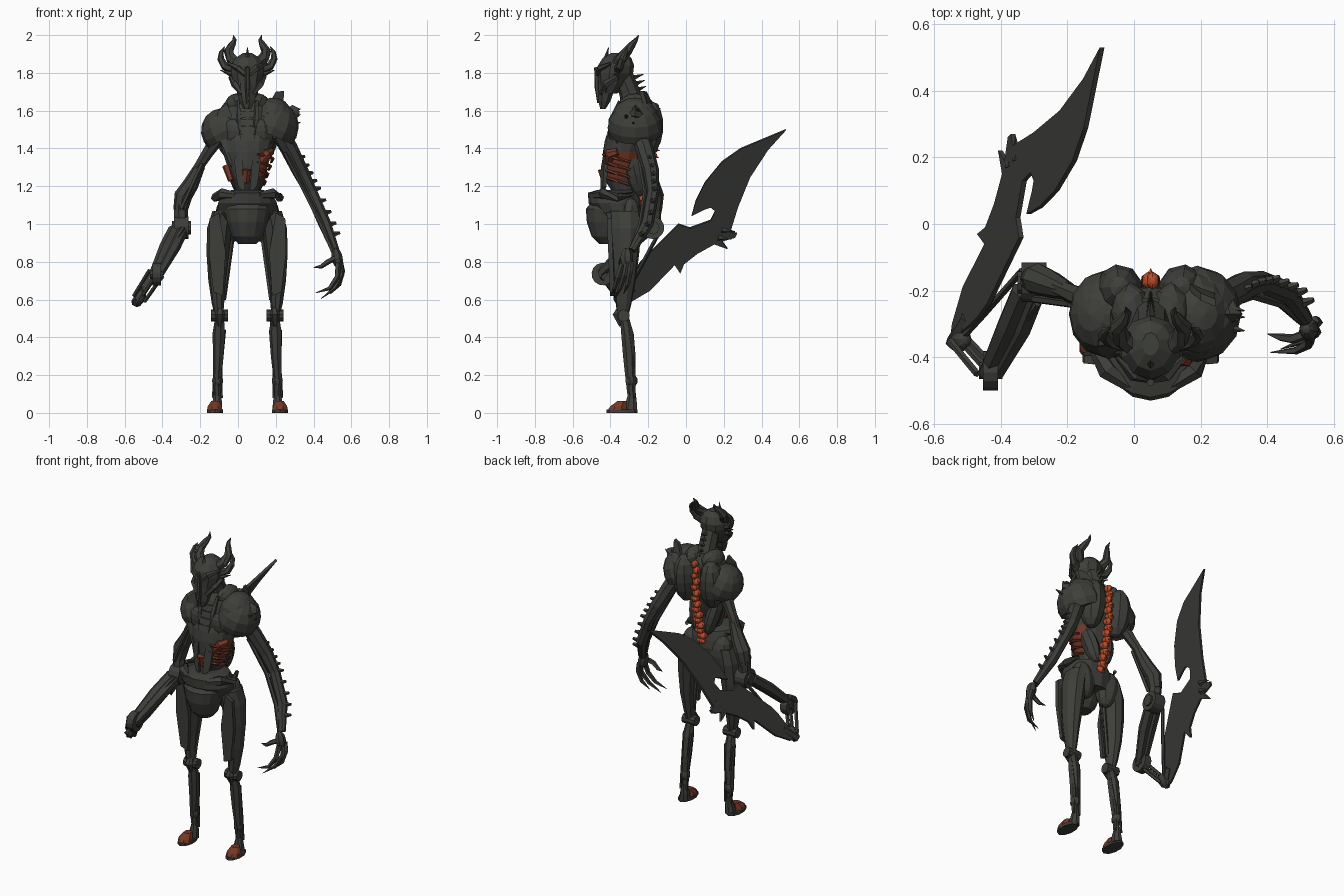
import bpy, bmesh, math
from mathutils import Vector, Matrix

def mat(name, c):
    m = bpy.data.materials.new(name)
    m.diffuse_color = (*c, 1)
    return m
DARK = mat("dark metal", (0.048, 0.050, 0.043))
RUST = mat("dull red", (0.18, 0.040, 0.020))
EMBER = mat("bright red", (0.50, 0.075, 0.025))
CX = 0.05  # body centre line

def finish(name, bm, m=DARK):
    bmesh.ops.recalc_face_normals(bm, faces=bm.faces)
    me = bpy.data.meshes.new(name)
    bm.to_mesh(me); bm.free()
    me.materials.append(m)
    ob = bpy.data.objects.new(name, me)
    bpy.context.collection.objects.link(ob)
    return ob

def skin(name, rings, m):
    bm = bmesh.new()
    vs = [[bm.verts.new(p) for p in r] for r in rings]
    n = len(vs[0])
    for a, b in zip(vs, vs[1:]):
        for i in range(n):
            bm.faces.new((a[i], a[(i+1) % n], b[(i+1) % n], b[i]))
    bm.faces.new(vs[0]); bm.faces.new(vs[-1])
    return finish(name, bm, m)

def loft(name, rings, n=10, m=DARK):
    """rings of (x, y, z, rx, ry), all horizontal"""
    return skin(name, [[(x+rx*math.cos(2*math.pi*(i+.5)/n), y+ry*math.sin(2*math.pi*(i+.5)/n), z)
                        for i in range(n)] for x, y, z, rx, ry in rings], m)

def tube(name, pts, radii, n=6, m=DARK):
    """round limb through points; a single radius may be given"""
    P = [Vector(p) for p in pts]
    R = radii if isinstance(radii, (list, tuple)) else [radii]*len(P)
    rings = []
    for i, p in enumerate(P):
        d = (P[min(i+1, len(P)-1)]-P[max(i-1, 0)]).normalized()
        u = d.cross(Vector((0.05, 1, 0.1))).normalized()
        v = d.cross(u)
        rings.append([p+(u*math.cos(2*math.pi*k/n)+v*math.sin(2*math.pi*k/n))*max(R[i], .0015) for k in range(n)])
    return skin(name, rings, m)

def plate(name, prof, place, thick, m=DARK):
    """2D outline placed by a function and thickened by a vector"""
    t = Vector(thick)/2
    a = [Vector(place(*p)) for p in prof]
    return skin(name, [[p-t for p in a], [p+t for p in a]], m)

def shell(name, c, r, rot=(0, 0, 0), cut=None, m=DARK, seg=12):
    """ellipsoid, optionally cut flat below local height cut"""
    bm = bmesh.new()
    bmesh.ops.create_uvsphere(bm, u_segments=seg, v_segments=8, radius=1)
    if cut is not None:
        g = bm.verts[:]+bm.edges[:]+bm.faces[:]
        res = bmesh.ops.bisect_plane(bm, geom=g, plane_co=(0, 0, cut), plane_no=(0, 0, 1), clear_inner=True)
        bmesh.ops.edgeloop_fill(bm, edges=[e for e in res["geom_cut"] if isinstance(e, bmesh.types.BMEdge)])
    R = Matrix.Translation(c)
    for ax, a in zip("XYZ", rot):
        R = R @ Matrix.Rotation(math.radians(a), 4, ax)
    bm.transform(R @ Matrix.Diagonal((*r, 1)))
    return finish(name, bm, m)

def disc(name, c, r, w, n=14):
    return tube(name, [(c[0]-w/2, c[1], c[2]), (c[0]+w/2, c[1], c[2])], r, n)

# Torso, with red inner body showing at the right flank
torso = loft("torso", [(CX, -.33, 1.08, .09, .08), (CX, -.325, 1.17, .06, .065), (CX, -.345, 1.24, .08, .09),
    (CX, -.335, 1.31, .11, .105), (CX, -.325, 1.38, .135, .115), (CX, -.31, 1.44, .145, .12),
    (CX, -.29, 1.53, .15, .105), (CX, -.28, 1.62, .12, .09), (CX, -.28, 1.67, .06, .06)], 14)
torso.data.materials.append(RUST)
for f in torso.data.polygons:
    if 1.24 < f.center.z < 1.38 and f.normal.x > .3 and f.center.y < -.27:
        f.material_index = 1
tube("belly_organ", [(.04, -.425, 1.22), (.045, -.44, 1.29)], [.02, .028], 7, RUST)
tube("left_flank_muscle", [(-.035, -.37, 1.23), (-.062, -.35, 1.31)], [.018, .022], 6, RUST)
for i in range(4):
    z, w = 1.22+.04*i, .085+.014*i
    tube("rib_right", [(CX+w*math.sin(a)+.01, -.34-(.095+.004*i)*math.cos(a), z+.03*math.cos(a))
                       for a in [math.radians(k) for k in (20, 50, 80, 115)]], [.006, .01, .01, .007], 5, RUST)
tube("chest_organ", [(.12, -.405, 1.33), (.15, -.40, 1.37), (.175, -.36, 1.385)], [.022, .032, .02], 7, RUST)
tube("armpit_muscle", [(.19, -.36, 1.47), (.20, -.27, 1.47), (.18, -.19, 1.44)], .018, 6, RUST)

# Chest plates, shoulder blades and collar
for s in (-1, 1):
    shell("breast_plate", (CX+s*.075, -.36, 1.47), (.07, .05, .09), (15, 0, s*20), seg=8)
    shell("shoulder_blade", (CX+s*.093, -.205, 1.50), (.075, .085, .155), (-6, 0, s*-8), seg=9)
    shell("lower_back", (CX+s*.06, -.27, 1.27), (.042, .055, .13), (14, s*12, 0), seg=8)
    shell("neck_muscle", (CX+s*.06, -.265, 1.635), (.06, .09, .055), (0, s*25, 0), seg=8)
    tube("collar_bar", [(CX+s*.035, -.40, 1.44), (CX+s*.045, -.395, 1.55), (CX+s*.05, -.35, 1.65)], [.012, .016, .01], 5)
    plate("belly_plate", [(.01, 1.16), (.05, 1.2), (.06, 1.25), (.07, 1.34), (.03, 1.40), (.022, 1.3)],
          lambda u, z, s=s: (CX+s*u, -.448+u*.35+max(0, z-1.35)*.3, z), (0, .02, 0))
for i in range(4):
    plate("sternum_plate", [(-.035, 1.44+.04*i), (.035, 1.44+.04*i), (.042, 1.475+.04*i), (-.042, 1.475+.04*i)],
          lambda u, z: (CX+u, -.415+(z-1.44)*.3, z), (0, .03, 0))
plate("long_chest_plate", [(-.12, 1.5), (-.105, 1.6), (-.06, 1.64), (-.035, 1.58), (-.02, 1.38), (-.035, 1.3)],
      lambda x, z: (x, -.40+(z-1.3)*.15, z), (0, .02, 0))

# Glowing spine, sunk between the shoulder blades
for i in range(15):
    t = i/14
    y = -.245+.075*math.sin(min(1, t*1.35)*math.pi/2)
    w = .034-.014*t
    shell("vertebra", (CX+.006*(-1)**i, y, 1.10+.52*t), (w, .028, .023), m=EMBER, seg=6)
    tube("vertebra_spike", [(CX, y, 1.10+.52*t), (CX, y+.036, 1.09+.52*t)], [.012, 0], 4, EMBER)

# Shoulder armour
shell("right_pauldron", (.19, -.27, 1.51), (.13, .145, .14), (0, 24, 0), -.3)
shell("right_pauldron_rim", (.185, -.27, 1.56), (.105, .125, .11), (0, 15, 0), -.1)
tube("right_pauldron_ridge", [(.27, -.33, 1.56), (.29, -.27, 1.59), (.27, -.21, 1.56)], [.015, .04, .015], 6)
shell("left_pauldron", (-.075, -.27, 1.49), (.12, .135, .125), (0, -28, 0), -.3)
plate("shoulder_fin", [(.13, 1.54), (.16, 1.63), (.20, 1.70), (.245, 1.705), (.24, 1.64), (.29, 1.54)],
      lambda x, z: (x, -.15-(x-.13)*.4-(z-1.54)*.25, z), (0, .022, 0))
for z, y in ((1.60, -.25), (1.57, -.31), (1.53, -.27)):
    tube("pauldron_spike", [(.27, y, z-.015), (.332, y-.01, z+.01)], [.022, 0], 5)

# Neck and spikes behind it
tube("neck", [(CX, -.27, 1.60), (CX, -.30, 1.70), (CX, -.34, 1.80)], [.07, .055, .055], 8)
for i in range(5):
    z = 1.64+.032*i
    tube("neck_spike", [(CX, -.25-.012*i, z), (CX, -.20-.006*i, z+.025)], [.018, 0], 4)

# Skull with long snout
loft("skull", [(CX, -.41, 1.69, .05, .045), (CX, -.39, 1.745, .078, .075), (CX, -.375, 1.80, .092, .095),
    (CX, -.37, 1.84, .092, .095), (CX, -.365, 1.88, .065, .075), (CX, -.36, 1.905, .025, .035)], 10)
loft("snout", [(CX, -.44, 1.61, .022, .015), (CX, -.432, 1.65, .042, .033), (CX, -.42, 1.72, .06, .045), (CX, -.42, 1.78, .05, .045)], 7)
tube("brow_spike", [(CX, -.43, 1.85), (CX, -.41, 1.935)], [.018, 0], 4)
tube("nose_ridge", [(CX, -.462, 1.64), (CX, -.472, 1.72), (CX, -.475, 1.83)], [.008, .012, .012], 5)
for s in (-1, 1):
    tube("brow_ridge", [(CX+s*.01, -.465, 1.79), (CX+s*.05, -.455, 1.825), (CX+s*.1, -.40, 1.85)], [.012, .018, .008], 5)
    tube("cheek_bone", [(CX+s*.03, -.45, 1.69), (CX+s*.068, -.425, 1.74), (CX+s*.088, -.36, 1.78)], [.012, .02, .014], 5)
    tube("cheek_spike", [(CX+s*.08, -.37, 1.79), (CX+s*.145, -.35, 1.815)], [.015, 0], 4)
    tube("tall_horn", [(CX+s*.05, -.37, 1.85), (CX+s*.085, -.345, 1.875), (CX+s*.10, -.31, 1.915),
        (CX+s*.08, -.285, 1.95), (CX+s*.068, -.265, 1.975), (CX+s*.075, -.25, 2.0)], [.03, .03, .026, .019, .011, 0], 7)
    tube("side_horn", [(CX+s*.08, -.36, 1.82), (CX+s*.12, -.35, 1.835), (CX+s*.142, -.335, 1.875),
        (CX+s*.138, -.32, 1.91), (CX+s*.12, -.31, 1.94)], [.024, .022, .018, .012, 0], 6)

# Pelvis
loft("pelvis", [(CX, -.41, .895, .05, .05), (CX, -.415, .935, .085, .085), (CX, -.42, 1.01, .11, .105),
    (CX, -.41, 1.08, .125, .12), (CX, -.38, 1.13, .12, .11)], 14)
loft("hip_girdle", [(CX, -.34, .99, .11, .10), (CX, -.355, 1.06, .155, .125), (CX, -.375, 1.11, .16, .14),
    (CX, -.385, 1.165, .135, .135), (CX, -.37, 1.18, .085, .10)], 14)
for s in (-1, 1):
    tube("hip_wing", [(CX+s*.06, -.49, 1.15), (CX+s*.13, -.44, 1.16), (CX+s*.17, -.36, 1.14), (CX+s*.14, -.28, 1.16)],
         [.018, .03, .024, .012], 6)
    shell("buttock", (CX+s*.095, -.295, 1.02), (.078, .065, .12), (0, s*8, 0), seg=9)

# Legs
for s in (-1, 1):
    X = lambda u, s=s: CX+s*u
    loft("thigh", [(X(.15), -.335, .51, .022, .03), (X(.155), -.33, .58, .034, .042), (X(.16), -.325, .70, .047, .06),
        (X(.155), -.32, .85, .062, .074), (X(.145), -.32, .98, .068, .085), (X(.125), -.325, 1.07, .06, .085)], 9)
    plate("thigh_guard", [(.13, .62), (.18, .64), (.205, .85), (.20, 1.03), (.15, 1.06), (.115, .85)],
          lambda u, z, X=X: (X(u), -.39-(z-.62)*.04, z), (0, .025, 0))
    tube("thigh_strut", [(X(.075), -.31, .96), (X(.125), -.33, .60)], .012, 5)
    disc("knee_joint", (X(.147), -.33, .515), .032, .09, 10)
    tube("knee_cap", [(X(.145), -.345, .57), (X(.145), -.365, .52), (X(.147), -.345, .46)], [.012, .026, .01], 6)
    loft("shin", [(X(.158), -.29, .09, .018, .02), (X(.16), -.295, .18, .022, .026), (X(.153), -.30, .30, .029, .034),
        (X(.15), -.31, .42, .035, .034), (X(.147), -.325, .50, .025, .025)], 7)
    for u in (-.028, .028):
        tube("ankle_rod", [(X(.148+u), -.30, .44), (X(.156+u*.6), -.275, .24), (X(.16+u*.8), -.275, .08)], .007, 5)
    shell("ankle", (X(.158), -.29, .17), (.03, .034, .035), seg=7)
    # foot: dark sole and heel, red toe cap
    loft("sole", [(X(.172), -.34, 0, .044, .082), (X(.172), -.34, .018, .044, .082)], 10)
    loft("heel", [(X(.165), -.295, .01, .034, .04), (X(.16), -.29, .055, .028, .032), (X(.16), -.285, .11, .016, .02)], 8)
    loft("toe_cap", [(X(.173), -.362, .016, .044, .055), (X(.173), -.358, .035, .040, .046), (X(.17), -.34, .062, .024, .026)], 8, RUST)

# Right arm with spines and a clawed hand
arm = [(.22, -.25, 1.49), (.27, -.22, 1.40), (.33, -.185, 1.28), (.385, -.175, 1.17), (.46, -.205, 1.0), (.515, -.285, .86)]
tube("right_arm", arm, [.05, .047, .043, .034, .034, .022], 8)
tube("right_arm_tendon", [(.25, -.25, 1.38), (.355, -.215, 1.17), (.44, -.24, 1.0), (.505, -.295, .85)], .013, 5)
for i in range(9):
    t = 1.5+i*.37
    k = min(int(t), 4)
    p = Vector(arm[k]).lerp(Vector(arm[k+1]), t-k)
    tube("arm_spine", [p+Vector((.02, .005, .01)), p+Vector((.054, .015, .018))], [.016, .008], 5)
shell("right_palm", (.525, -.315, .82), (.03, .035, .055), (0, -10, 0), seg=7)
for pts in ([(.54, -.31, .80), (.548, -.325, .73), (.51, -.35, .66), (.44, -.375, .605)],
            [(.53, -.335, .79), (.525, -.36, .72), (.485, -.38, .66), (.41, -.385, .635)],
            [(.54, -.29, .80), (.552, -.295, .75), (.535, -.31, .68), (.49, -.33, .63)],
            [(.515, -.33, .82), (.475, -.345, .80), (.44, -.34, .775), (.40, -.33, .77)]):
    tube("claw_finger", pts, [.016, .015, .012, 0], 5)

# Left mechanical arm
tube("left_upper_arm", [(-.10, -.24, 1.47), (-.16, -.22, 1.38), (-.23, -.19, 1.27)], [.042, .032, .025], 7)
tube("left_arm_sleeve", [(-.20, -.20, 1.31), (-.25, -.18, 1.21), (-.29, -.165, 1.15), (-.305, -.165, 1.07)], [.028, .042, .048, .038], 8)
tube("left_arm_piston", [(-.19, -.24, 1.32), (-.30, -.225, 1.08)], .012, 5)
disc("left_elbow", (-.30, -.175, .98), .06, .075)
disc("left_elbow_cap", (-.30, -.175, .98), .035, .10, 10)
tube("elbow_link", [(-.305, -.165, 1.1), (-.30, -.175, .98)], .038, 7)
for dx in (-.022, .022):
    tube("left_forearm", [(-.315+dx, -.20, .97), (-.36+dx, -.31, .88), (-.43+dx*.7, -.45, .74)], [.033, .034, .024], 6)
tube("forearm_rod", [(-.335, -.14, .96), (-.45, -.27, .72), (-.515, -.34, .63)], .011, 5)
tube("forearm_rod", [(-.29, -.24, .98), (-.40, -.40, .80)], .011, 5)
disc("drive_wheel", (-.43, -.44, .735), .06, .045)
disc("wheel_hub", (-.43, -.44, .735), .025, .07, 8)
for dx, dz in ((-.04, .02), (.03, -.01), (0, 0)):
    tube("wrist_rod", [(-.43+dx, -.45, .735+dz), (-.52+dx*.8, -.35, .60+dz)], .011, 5)
shell("blade_mount", (-.52, -.345, .61), (.03, .04, .045), (0, 25, 0), seg=8)

# Great curved blade, lying in a tilted plane
blade = [(-.36, .57), (-.28, .74), (-.24, .80), (-.10, .94), (-.04, 1.0), (.02, .98), (.13, 1.02), (.155, 1.07),
    (.13, 1.09), (.10, 1.08), (.03, 1.045), (.05, 1.12), (.10, 1.22), (.19, 1.33), (.29, 1.40), (.53, 1.50),
    (.435, 1.395), (.34, 1.25), (.275, 1.09), (.235, .96), (.27, .95), (.26, .93), (.19, .91), (.22, .87),
    (.15, .895), (.06, .845), (-.01, .79), (-.03, .74), (-.06, .785), (-.19, .65), (-.30, .585)]
plate("blade", blade, lambda y, z: (-.823+.485*z, y, z), (.014, 0, -.007))
for y, z in ((.17, .93), (.19, .97)):
    tube("blade_barb", [(-.82+.485*z, y, z), (-.825+.485*z, y+.07, z-.01)], [.018, 0], 5)
tube("blade_clamp", [(-.54, -.36, .58), (-.50, -.28, .66)], [.028, .02], 6)
